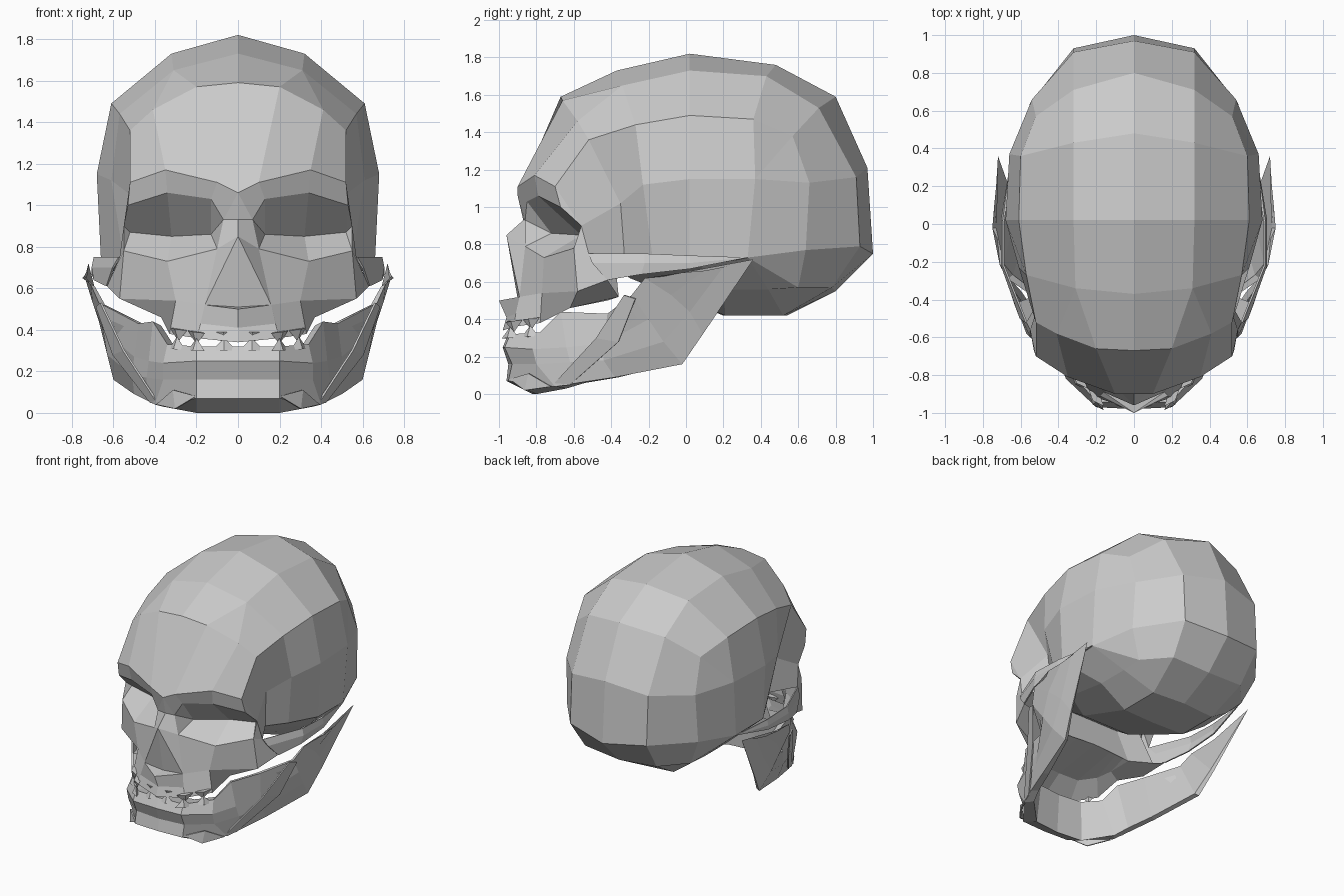
import bpy
import bmesh
from mathutils import Vector

default_cube = bpy.data.objects.get("Cube")
if default_cube:
    bpy.data.objects.remove(default_cube, do_unlink=True)

# One bone grey for everything
bone = bpy.data.materials.new("bone_grey")
bone.use_nodes = True
bone_colour = (0.6, 0.6, 0.6, 1)
bone.diffuse_color = bone_colour
bone.node_tree.nodes["Principled BSDF"].inputs["Base Color"].default_value = bone_colour


def finish(name, bm, thickness=0):
    """Turn a half mesh into a mirrored, flat shaded object."""
    mesh = bpy.data.meshes.new(name)
    bm.to_mesh(mesh)
    bm.free()
    mesh.materials.append(bone)
    obj = bpy.data.objects.new(name, mesh)
    bpy.context.collection.objects.link(obj)
    if thickness:
        solid = obj.modifiers.new("thickness", "SOLIDIFY")
        solid.thickness = thickness
        solid.offset = 0
    mirror = obj.modifiers.new("mirror", "MIRROR")
    mirror.use_axis[0] = True
    mirror.use_mirror_merge = True
    return obj


def skin(name, grids, thickness=0):
    """Stretch a surface over grids of points, each a list of equal rows."""
    bm = bmesh.new()
    for rows in grids:
        for row, following in zip(rows, rows[1:]):
            for i in range(len(row) - 1):
                ring = [row[i], row[i + 1], following[i + 1], following[i]]
                corners = [p for k, p in enumerate(ring) if p not in ring[:k]]
                if len(corners) > 2:
                    bm.faces.new([bm.verts.new(p) for p in corners])
    bmesh.ops.remove_doubles(bm, verts=bm.verts[:], dist=0.001)
    bmesh.ops.recalc_face_normals(bm, faces=bm.faces[:])
    return finish(name, bm, thickness)


# Shared landmarks
glabella = (0, -.9, 1.06)
brow_inner = (.1, -.9, 1.11)
brow_peak = (.35, -.81, 1.17)
brow_end = (.52, -.7, 1.11)
rim_side = (.55, -.56, .9)
cheek_root = (.57, -.52, .75)
temple_low = (.46, -.33, .75)
wall_front = (.55, -.18, .74)
wall_mid = (.66, .02, .74)
wall_back = (.65, .33, .73)
bulge = (.66, .37, 1.15)

# Cranium: slices from the midline out and down the side, front to back
forehead = [
    [glabella, brow_inner, brow_peak, brow_end, rim_side, cheek_root],
    [(0, -.67, 1.59), (.2, -.66, 1.57), (.41, -.58, 1.46), (.52, -.52, 1.36),
     (.48, -.35, 1.02), temple_low],
]
crown = [
    [(0, -.37, 1.73), (.31, -.34, 1.65), (.57, -.27, 1.44), (.61, -.23, 1.12), wall_front],
    [(0, .02, 1.82), (.32, .02, 1.73), (.61, .02, 1.49), (.68, .02, 1.15), wall_mid],
    [(0, .48, 1.76), (.32, .43, 1.7), (.6, .36, 1.47), bulge, wall_back],
    [(0, .8, 1.59), (.32, .71, 1.53), (.52, .57, 1.38), bulge, wall_back],
    [(0, .97, 1.21), (.32, .91, 1.16), (.54, .66, 1.13), bulge, wall_back],
]
underside = [
    crown[-1],
    [(0, 1, .75), (.32, .93, .79), (.55, .64, .77), wall_back, wall_back],
    [(0, .8, .55), (.3, .78, .57), (.46, .6, .57), wall_back, wall_back],
    [(0, .54, .42), (.26, .52, .42), (.46, .44, .56), wall_back, wall_back],
    [(0, .2, .42), (.26, .21, .42), (.46, .2, .56), wall_mid, wall_mid],
    [(0, -.3, .62), (.2, -.3, .62), (.4, -.2, .66), wall_front, wall_front],
    [(0, -.42, .7), (.2, -.42, .7), (.37, -.38, .72), temple_low, temple_low],
]
# The forehead has one strip more, which closes to a point on the crown
dome = forehead + [row[:2] + row[1:] for row in crown]
skin("cranium", [dome, underside])

# Eye sockets: outer frame, rim and a wedge shaped hollow behind it
nasion = (0, -.87, .93)
bridge_side = (.07, -.86, .93)
nose_side = (.1, -.86, .79)
nose_tip = (0, -.96, .85)
floor_rim = (.34, -.76, .73)
corner_rim = (.55, -.6, .78)
inner_back = (.13, -.72, .86)
mid_back = (.32, -.56, .85)
outer_back = (.52, -.53, .87)
frame = [bridge_side, nasion, glabella, brow_inner, brow_peak, brow_end, rim_side, cheek_root]
rim = [bridge_side, bridge_side, bridge_side, (.13, -.85, 1.03), (.34, -.79, 1.06),
       (.53, -.67, 1), rim_side, corner_rim]
hollow = [inner_back] * 4 + [mid_back] + [outer_back] * 3
floor = [[corner_rim, floor_rim, nose_side, bridge_side],
         [outer_back, mid_back, inner_back, inner_back]]
skin("eye_sockets", [[frame, rim, hollow], floor])

# Nose: bridge, side and flat front
nose_wing = (.16, -.89, .52)
nose_base = (0, -.9, .51)
skin("nose", [
    [[nasion, bridge_side], [nose_tip, nose_side]],
    [[nose_tip, nose_side], [nose_tip, nose_wing]],
    [[nose_tip, nose_tip], [nose_base, nose_wing]],
])

# Upper jaw and cheeks, with the palate and rear wall
cheek_low = (.57, -.58, .55)
cheek_back = (.63, -.42, .61)
gum_front = (.2, -.92, .36)
gum_line = [gum_front, (.33, -.78, .38), (.37, -.62, .46), (.47, -.36, .52)]
cheek = [
    [nose_side, floor_rim, corner_rim, cheek_root],
    [nose_wing, (.3, -.77, .54), cheek_low, cheek_back],
    gum_line,
]
muzzle = [
    [nose_base, nose_wing],
    [(0, -1, .5), nose_wing],
    [(0, -.96, .41), (.18, -.91, .43)],
    [(0, -.98, .34), gum_front],
]
palate = [
    [(0, -.98, .34)] + gum_line,
    [(0, -.8, .46), (.15, -.78, .45), (.24, -.68, .46), (.28, -.58, .48), (.3, -.42, .5)],
    [(0, -.42, .52), (.15, -.42, .52), (.2, -.42, .52), (.26, -.42, .51), (.3, -.42, .5)],
]
rear_wall = [
    [(0, -.42, .52), (.3, -.42, .5), gum_line[-1]],
    [(0, -.42, .7), (.2, -.42, .7), (.37, -.38, .72)],
]
skin("upper_jaw", [cheek, muzzle, palate, rear_wall,
                   [[nose_wing, gum_front], [(.18, -.91, .43), gum_front]]])

# Cheek arches running back to the ear
skin("cheek_arch", [[
    [cheek_root, (.6, -.5, .7), cheek_back],
    [(.69, -.22, .75), (.7, -.22, .7), (.69, -.24, .64)],
    [(.69, .02, .74), (.7, .02, .7), (.7, .02, .67)],
    [wall_back, wall_back, wall_back],
]], thickness=.01)

# Lower jaw: each station runs from the gum over the outside to the inside
jaw_tip = (.72, .36, .72)
stations = [
    [(0, -.95, .32), (0, -.98, .25), (0, -.95, .16), (0, -.96, .07), (0, -.82, 0), (0, -.8, .29)],
    [(.2, -.94, .32), (.2, -.97, .25), (.2, -.93, .16), (.2, -.95, .07), (.2, -.8, 0), (.18, -.78, .29)],
    [(.34, -.78, .33), (.36, -.82, .24), (.36, -.8, .16), (.4, -.7, .04), (.36, -.64, .03), (.3, -.7, .31)],
    [(.41, -.67, .44), (.43, -.64, .25), (.44, -.62, .17), (.44, -.58, .06), (.4, -.54, .06), (.37, -.62, .42)],
    [(.48, -.42, .43), (.5, -.44, .27), (.51, -.44, .18), (.5, -.38, .09), (.46, -.36, .09), (.44, -.42, .42)],
    [(.67, -.29, .53), (.65, -.2, .4), (.63, -.12, .28), (.6, -.02, .16), (.57, -.03, .17), (.64, -.27, .52)],
    [(.71, -.22, .62), (.7, -.08, .53), (.67, .02, .44), (.64, .09, .32), (.62, .08, .33), (.69, -.21, .61)],
    [(.75, -.02, .65), (.74, .1, .66), (.73, .2, .68), jaw_tip, jaw_tip, (.73, -.02, .65)],
]
skin("lower_jaw", [[station + station[:1] for station in stations]])

# Slanting ridge up the outside of the lower jaw
skin("jaw_ridge", [[
    [(.38, -.72, .04), (.42, -.62, .05)],
    [(.55, -.48, .3), (.6, -.36, .28)],
    [(.66, -.33, .53), (.68, -.27, .51)],
]], thickness=.01)

# Chin knobs beside the flat chin plate
knob_tip = (.3, -.86, .02)
skin("chin_knob", [[
    [knob_tip, knob_tip, knob_tip],
    [(.2, -.94, .08), (.31, -.84, .11), (.39, -.72, .04)],
]], thickness=.01)


def tooth_row(name, path, root_height, tip_height, count):
    """Set pointed four sided teeth along one half of a dental arch."""
    bm = bmesh.new()
    points = [Vector(p) for p in path]
    for i in range(count):
        place = (i + 0.5) / count * (len(points) - 1)
        k = min(int(place), len(points) - 2)
        spot = points[k].lerp(points[k + 1], place - k)
        along = (points[k + 1] - points[k]).normalized() * 0.06
        across = Vector((along.y, -along.x, 0)) * 0.4
        root = [bm.verts.new(spot + offset + Vector((0, 0, root_height)))
                for offset in (along, across, -along, -across)]
        tip = bm.verts.new(spot + Vector((0, 0, tip_height)))
        bm.faces.new(root)
        for a, b in zip(root, root[1:] + root[:1]):
            bm.faces.new((a, b, tip))
    bmesh.ops.recalc_face_normals(bm, faces=bm.faces[:])
    return finish(name, bm)


tooth_row("upper_teeth", [(0, -.94, .36)] + gum_line[:2], .03, -.03, 3)
tooth_row("lower_teeth", [station[0] for station in stations[:3]], -.02, .04, 3)
